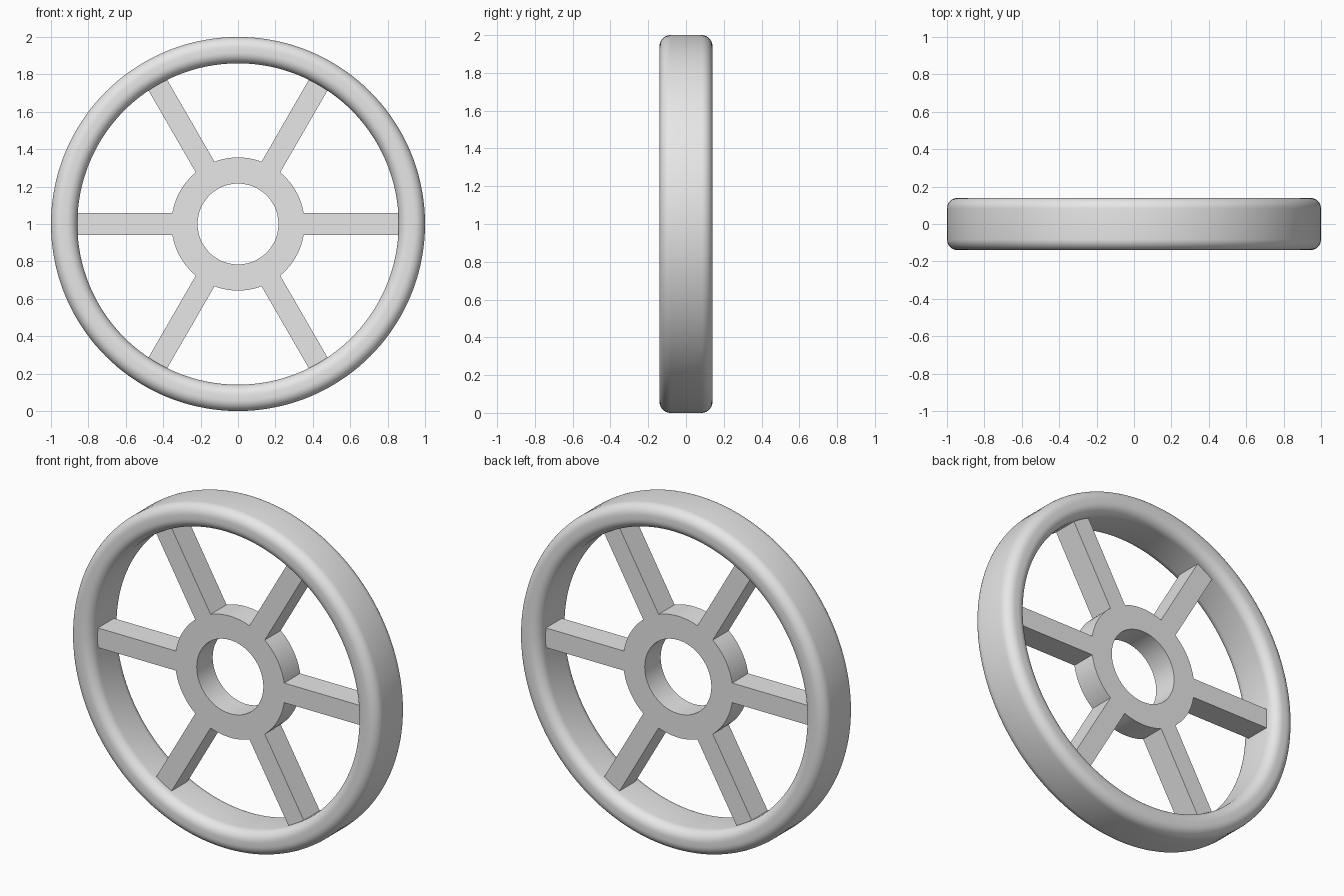
import bpy, bmesh
from math import sin, cos, pi, asin, radians
from mathutils import Vector

if "Cube" in bpy.data.objects:
    bpy.data.objects.remove(bpy.data.objects["Cube"])

AXLE_Z = 1.0
R_OUT, R_IN, RIM_HALF, FILLET = 1.0, 0.859, 0.14, 0.058
HUB_OUT, HUB_IN, HUB_HALF = 0.356, 0.216, 0.074
SPOKES, SPOKE_HALF = 6, 0.0575

grey = bpy.data.materials.new("plain_grey")
grey.diffuse_color = (0.8, 0.8, 0.8, 1)
grey.use_nodes = True
grey.node_tree.nodes["Principled BSDF"].inputs["Base Color"].default_value = grey.diffuse_color


def finish(bm, name, angle):
    bmesh.ops.recalc_face_normals(bm, faces=bm.faces)
    mesh = bpy.data.meshes.new(name)
    bm.to_mesh(mesh)
    bm.free()
    obj = bpy.data.objects.new(name, mesh)
    obj.location.z = AXLE_Z
    mesh.materials.append(grey)
    bpy.context.collection.objects.link(obj)
    bpy.ops.object.select_all(action='DESELECT')
    obj.select_set(True)
    bpy.context.view_layer.objects.active = obj
    bpy.ops.object.shade_smooth_by_angle(angle=radians(angle))
    return obj


def polar(r, a, y):
    return Vector((r * cos(a), y, r * sin(a)))


# Rim: rounded rectangle section swept around the axle
section = []
for i, (sr, sy) in enumerate([(1, 1), (-1, 1), (-1, -1), (1, -1)]):
    cr = (R_OUT - FILLET) if sr > 0 else (R_IN + FILLET)
    cy = sy * (RIM_HALF - FILLET)
    for k in range(9):
        a = i * pi / 2 + k * pi / 16
        section.append((cr + FILLET * cos(a), cy + FILLET * sin(a)))
bm = bmesh.new()
N = 144
rings = [[bm.verts.new(polar(r, 2 * pi * i / N, y)) for r, y in section] for i in range(N)]
M = len(section)
for i in range(N):
    p, q = rings[i], rings[(i + 1) % N]
    for j in range(M):
        k = (j + 1) % M
        bm.faces.new((p[j], p[k], q[k], q[j]))
finish(bm, "rim", 40)

# Hub and spokes: one flat outline, extruded to thickness
bm = bmesh.new()
half = asin(SPOKE_HALF / HUB_OUT)
tip = 0.875
tip_half = asin(SPOKE_HALF / tip)


def vert(r, a):
    return bm.verts.new(polar(r, a, -HUB_HALF))


for s in range(SPOKES):
    mid = s * 2 * pi / SPOKES
    # spoke with the hub piece behind it
    root = [vert(HUB_IN, mid + half * (1 - k / 3)) for k in range(7)]
    bm.faces.new(root + [vert(HUB_OUT, mid - half), vert(tip, mid - tip_half),
                         vert(tip, mid + tip_half), vert(HUB_OUT, mid + half)])
    # hub arc up to the next spoke
    step = (2 * pi / SPOKES - 2 * half) / 14
    for k in range(14):
        a = mid + half + k * step
        bm.faces.new((vert(HUB_IN, a), vert(HUB_OUT, a),
                      vert(HUB_OUT, a + step), vert(HUB_IN, a + step)))
bmesh.ops.remove_doubles(bm, verts=bm.verts, dist=0.0005)
bmesh.ops.recalc_face_normals(bm, faces=bm.faces)
front = list(bm.faces)
back = bmesh.ops.extrude_face_region(bm, geom=front, use_keep_orig=True)
bmesh.ops.translate(bm, vec=(0, 2 * HUB_HALF, 0),
                    verts=[g for g in back["geom"] if isinstance(g, bmesh.types.BMVert)])
finish(bm, "hub_and_spokes", 30)
